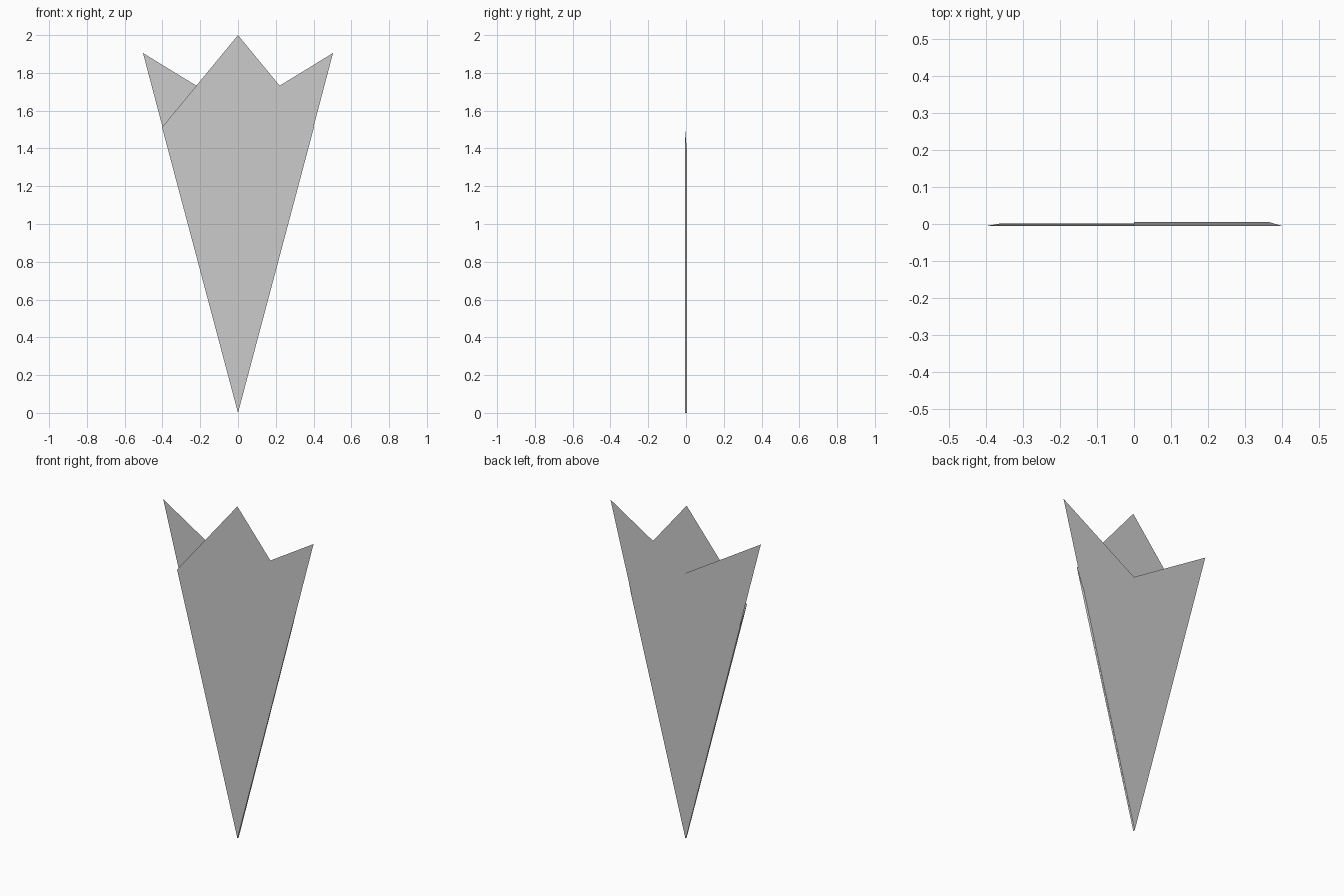
import bpy, bmesh

if "Cube" in bpy.data.objects:
    bpy.data.objects.remove(bpy.data.objects["Cube"])

# Layer depths: front panel, first flap, rear flap
FRONT, MIDDLE, BACK = -0.006, 0.001, 0.006

bm = bmesh.new()


def layer(y, outline):
    """Flat panel at depth y; returns its vertices."""
    verts = [bm.verts.new((x, y, z)) for x, z in outline]
    bm.faces.new(verts)
    return verts


# Front panel: kite with central peak
front = layer(FRONT, [(0, 0), (0.402, 1.512), (0, 2), (-0.402, 1.512)])

# Two mirrored flaps wrapped behind the front panel, plus their fold strips
for side, y, corner in ((1, MIDDLE, front[3]), (-1, BACK, front[1])):
    flap = layer(y, [(0, 0), (-0.362 * side, 1.376), (0.503 * side, 1.905)])
    bm.faces.new((front[0], corner, flap[1], flap[0]))

bmesh.ops.recalc_face_normals(bm, faces=bm.faces)
mesh = bpy.data.meshes.new("folded_paper")
bm.to_mesh(mesh)
bm.free()
sheet = bpy.data.objects.new("folded_paper", mesh)
bpy.context.collection.objects.link(sheet)
